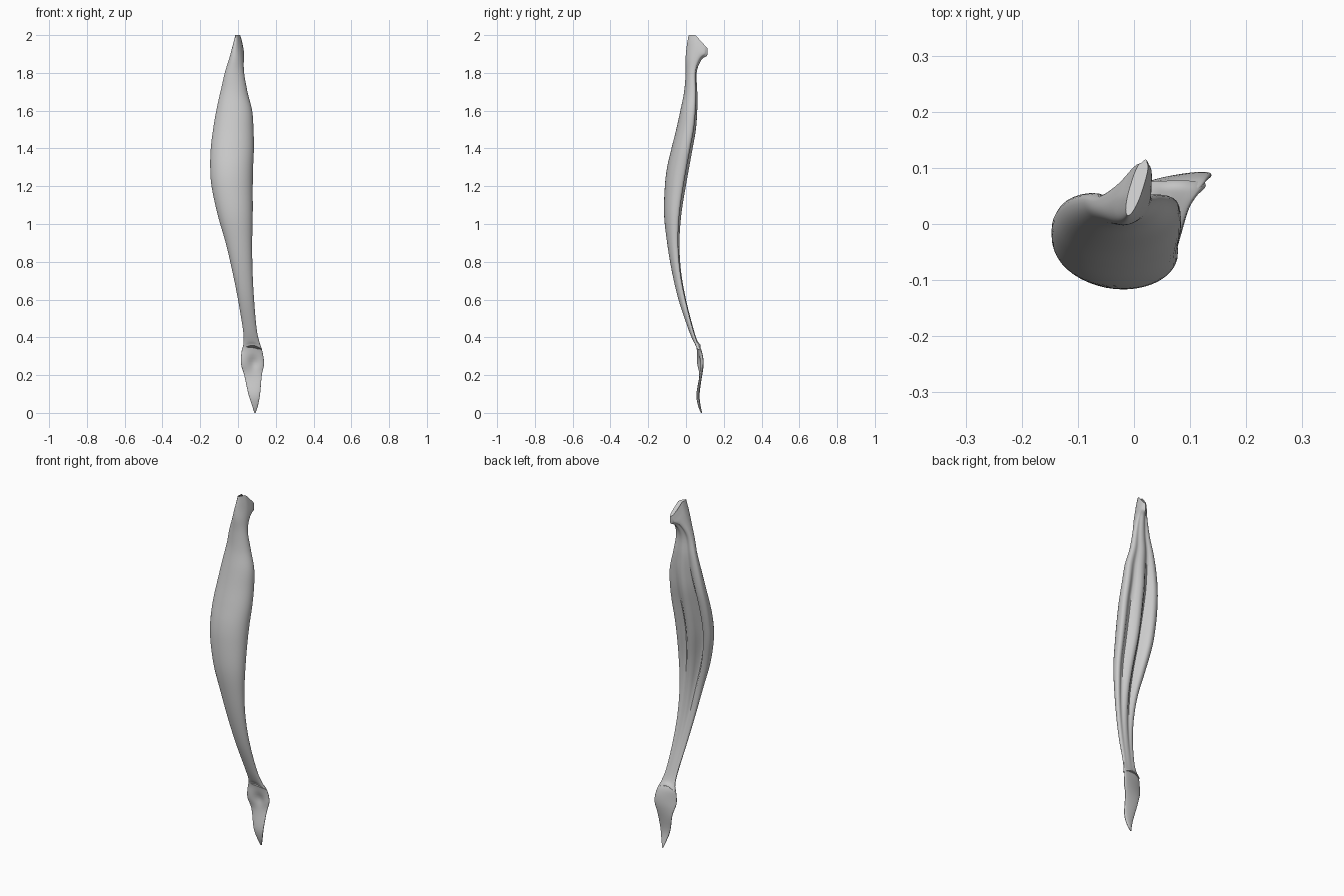
import bpy, bmesh, math
from mathutils import Vector

if "Cube" in bpy.data.objects:
    bpy.data.objects.remove(bpy.data.objects["Cube"])

SIDES = 48


def catmull(rows, t):
    """Smoothly interpolate rows of (z, left, right, front, back)."""
    i = min(int(t), len(rows) - 2)
    u = t - i
    p0, p1 = rows[max(i - 1, 0)], rows[i]
    p2, p3 = rows[i + 1], rows[min(i + 2, len(rows) - 1)]
    return [0.5 * (2 * b + (c - a) * u + (2 * a - 5 * b + 4 * c - d) * u * u
                   + (3 * b - a - 3 * c + d) * u ** 3)
            for a, b, c, d in zip(p0, p1, p2, p3)]


def bump(v, centre, width):
    return math.exp(-((v - centre) / width) ** 2)


def loft(name, rows, shape, steps=5):
    bm = bmesh.new()
    rings = []
    count = (len(rows) - 1) * steps
    for k in range(count + 1):
        z, xl, xr, yf, yb = catmull(rows, k / steps)
        ring = []
        for s in range(SIDES):
            a = 2 * math.pi * s / SIDES
            u, v = math.cos(a), math.sin(a)
            ring.append(bm.verts.new(shape(z, xl, xr, yf, yb, u, v)))
        rings.append(ring)
    for r0, r1 in zip(rings, rings[1:]):
        for s in range(SIDES):
            n = (s + 1) % SIDES
            bm.faces.new((r0[s], r0[n], r1[n], r1[s]))
    bm.faces.new(rings[0])
    bm.faces.new(rings[-1])
    bmesh.ops.recalc_face_normals(bm, faces=bm.faces)
    me = bpy.data.meshes.new(name)
    bm.to_mesh(me)
    bm.free()
    ob = bpy.data.objects.new(name, me)
    bpy.context.collection.objects.link(ob)
    bpy.context.view_layer.objects.active = ob
    ob.select_set(True)
    bpy.ops.object.shade_smooth_by_angle(angle=math.radians(45))
    ob.select_set(False)


def muscle_shape(z, xl, xr, yf, yb, u, v):
    top = min(max((z - 1.72) / 0.2, 0), 1)
    edge = yf + (yb - yf) * (0.68 - 0.18 * top)
    x = (xl + xr) / 2 + (xr - xl) / 2 * u
    if v < 0:
        y = edge + (edge - yf) * v
    else:
        # grooves on either side of a ridge along the back
        belly = bump(z, 1.2, 0.5)
        groove = bump(u, -0.35, 0.22) + 0.6 * bump(u, 0.55, 0.2)
        y = edge + (yb - edge) * v ** 0.6 - 0.55 * belly * groove * (yb - yf) * v
    # flared tendon top leans right and slopes down to the back
    x += top * 0.3 * (y - 0.05)
    slope = min(max((z - 1.82) / 0.14, 0), 1)
    z -= slope * max(y - 0.05, 0) * 1.1
    # arched lower rim over the kneecap
    z += 0.022 * bump(z, 0.335, 0.03) * (1 - u * u)
    return Vector((x, y, z))


def knee_shape(z, xl, xr, yf, yb, u, v):
    x = (xl + xr) / 2 + (xr - xl) / 2 * u
    y = (yf + yb) / 2 + (yb - yf) / 2 * math.copysign(abs(v) ** 0.8, v)
    cap = bump(z, 0.28, 0.07)
    y += 0.012 * u * cap
    if v < 0:
        y += 0.014 * bump(z, 0.265, 0.035) * bump(u, 0.1, 0.45)
    return Vector((x, y, z))


# long belly with its upper and lower tendons
loft("thigh_muscle", [
    (2.00, -0.012, 0.012, 0.015, 0.115),
    (1.95, -0.024, 0.022, 0.005, 0.110),
    (1.88, -0.042, 0.030, -0.002, 0.080),
    (1.80, -0.068, 0.034, -0.002, 0.057),
    (1.70, -0.093, 0.050, -0.010, 0.060),
    (1.60, -0.115, 0.075, -0.030, 0.060),
    (1.50, -0.132, 0.082, -0.052, 0.053),
    (1.40, -0.144, 0.084, -0.077, 0.036),
    (1.30, -0.147, 0.080, -0.100, 0.018),
    (1.20, -0.140, 0.078, -0.112, 0.000),
    (1.05, -0.108, 0.078, -0.116, -0.024),
    (0.90, -0.065, 0.075, -0.100, -0.034),
    (0.75, -0.030, 0.077, -0.075, -0.026),
    (0.60, 0.000, 0.085, -0.040, 0.000),
    (0.45, 0.025, 0.098, 0.010, 0.038),
    (0.38, 0.030, 0.112, 0.037, 0.060),
    (0.335, 0.022, 0.128, 0.050, 0.078)], muscle_shape)

# kneecap and the ligament tapering below it
loft("kneecap_ligament", [
    (0.37, 0.034, 0.112, 0.050, 0.062),
    (0.33, 0.020, 0.128, 0.060, 0.080),
    (0.26, 0.016, 0.138, 0.064, 0.088),
    (0.20, 0.033, 0.126, 0.071, 0.085),
    (0.10, 0.055, 0.117, 0.055, 0.072),
    (0.04, 0.074, 0.106, 0.063, 0.077),
    (0.00, 0.087, 0.093, 0.079, 0.086)], knee_shape)
